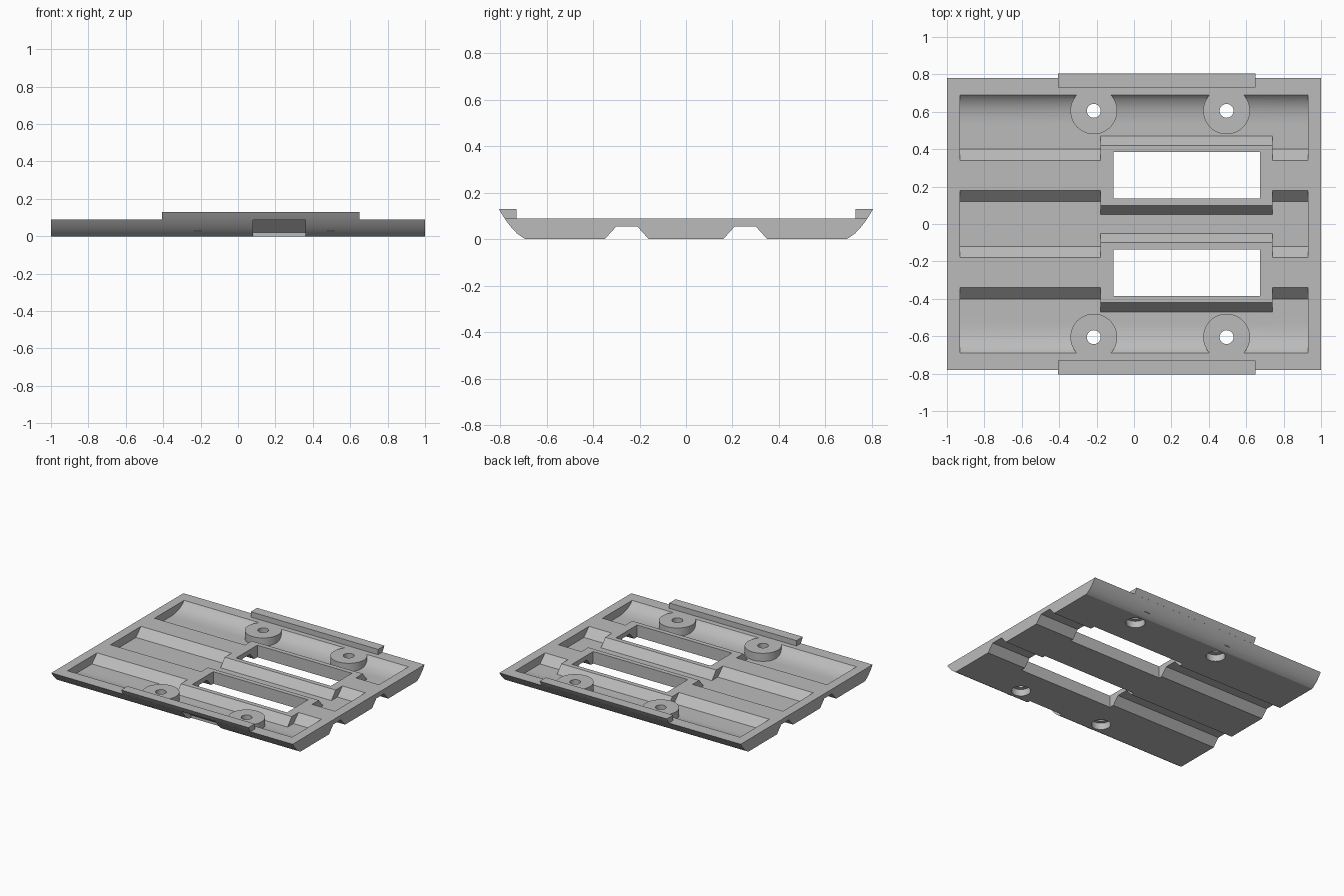
import bpy, bmesh

cube = bpy.data.objects.get("Cube")
if cube:
    bpy.data.objects.remove(cube, do_unlink=True)

grey = bpy.data.materials.new("plain_grey")
grey.use_nodes = True
GREY = (0.5, 0.5, 0.5, 1)
grey.diffuse_color = GREY
grey.node_tree.nodes["Principled BSDF"].inputs["Base Color"].default_value = GREY

RIM, FLOOR, HIGH = 0.09, 0.03, 0.2


def prism(name, profile, x0, x1):
    """Extrude a (y, z) profile along x."""
    bm = bmesh.new()
    a = [bm.verts.new((x0, y, z)) for y, z in profile]
    b = [bm.verts.new((x1, y, z)) for y, z in profile]
    bm.faces.new(a)
    bm.faces.new(b[::-1])
    n = len(a)
    for i in range(n):
        j = (i + 1) % n
        bm.faces.new((a[j], a[i], b[i], b[j]))
    bmesh.ops.recalc_face_normals(bm, faces=bm.faces)
    mesh = bpy.data.meshes.new(name)
    bm.to_mesh(mesh)
    bm.free()
    mesh.materials.append(grey)
    ob = bpy.data.objects.new(name, mesh)
    bpy.context.collection.objects.link(ob)
    return ob


def box(name, x0, x1, y0, y1, z0, z1):
    return prism(name, [(y0, z0), (y1, z0), (y1, z1), (y0, z1)], x0, x1)


def cylinder(name, x, y, r, z0, z1):
    bpy.ops.mesh.primitive_cylinder_add(vertices=48, radius=r, depth=z1 - z0,
                                        location=(x, y, (z0 + z1) / 2))
    ob = bpy.context.object
    ob.name = name
    ob.data.materials.append(grey)
    return ob


def combine(target, other, operation="DIFFERENCE"):
    mod = target.modifiers.new("cut", "BOOLEAN")
    mod.operation, mod.solver, mod.object = operation, "EXACT", other
    bpy.context.view_layer.objects.active = target
    bpy.ops.object.modifier_apply(modifier=mod.name)
    bpy.data.objects.remove(other, do_unlink=True)


def bezier(p, q, r, t0=0, t1=1, steps=10):
    pts = []
    for i in range(steps + 1):
        t = t0 + (t1 - t0) * i / steps
        pts.append(tuple((1 - t) ** 2 * a + 2 * t * (1 - t) * b + t * t * c
                         for a, b, c in zip(p, q, r)))
    return pts


def flip(profile):
    return [(-y, z) for y, z in profile]


def smooth(ob):
    bpy.ops.object.select_all(action="DESELECT")
    ob.select_set(True)
    bpy.context.view_layer.objects.active = ob
    bpy.ops.object.shade_smooth_by_angle(angle=0.5)


# Tray body with rounded long sides and two grooves underneath
OUTER = ((0.69, 0), (0.75, 0.03), (0.805, 0.13))
SPLIT = 0.785
half = [(0.16, 0), (0.21, 0.055), (0.30, 0.055), (0.35, 0)]
half += bezier(*OUTER, 0, SPLIT)
half[-1] = (half[-1][0], RIM)
tray = prism("tray", half + flip(half)[::-1], -1, 1)

# Hollow the long valleys between the wide ridges
valley = [(-0.10, HIGH), (-0.10, RIM), (-0.05, FLOOR)]
combine(tray, prism("valley_cutter", valley + flip(valley)[::-1], -0.93, 0.93))
side = [(0.69, HIGH)] + bezier((0.69, RIM), (0.64, FLOOR), (0.53, FLOOR))
side += [(0.47, FLOOR), (0.42, RIM), (0.42, HIGH)]
for profile in (side, flip(side)):
    combine(tray, prism("valley_cutter", profile, -0.93, 0.93))

# Narrow the ridges towards both ends
middle = [(-0.18, HIGH), (-0.18, RIM), (-0.12, FLOOR)]
slope = [(0.34, HIGH), (0.34, RIM), (0.40, FLOOR), (0.5, FLOOR), (0.5, HIGH)]
for x0, x1 in ((-0.93, -0.18), (0.74, 0.93)):
    for profile in (middle + flip(middle)[::-1], slope, flip(slope)):
        combine(tray, prism("ridge_cutter", profile, x0, x1))

# Windows through the ridges, screw bosses with counterbored holes
for s in (-1, 1):
    y0, y1 = sorted((s * 0.135, s * 0.385))
    combine(tray, box("window_cutter", -0.11, 0.675, y0, y1, -0.1, HIGH))
    for x in (-0.215, 0.495):
        y = s * 0.605
        combine(tray, cylinder("boss", x, y, 0.125, 0.025, RIM), "UNION")
        combine(tray, cylinder("bore_cutter", x, y, 0.066, -0.1, 0.05))
        combine(tray, cylinder("hole_cutter", x, y, 0.037, -0.1, HIGH))

# Shallow recess in the outside of the front wall
recess = [(-0.9, -0.05), (-0.67, -0.05), (-0.67, 0.02),
          (-0.745, 0.088), (-0.9, 0.088)]
combine(tray, prism("recess_cutter", recess, 0.08, 0.36))
smooth(tray)

# Raised lips along the front and back rims
lip = [(0.73, RIM)] + bezier(*OUTER, SPLIT, 1, 4) + [(0.73, 0.13)]
for name, profile in (("back_lip", lip), ("front_lip", flip(lip))):
    smooth(prism(name, profile, -0.405, 0.65))
